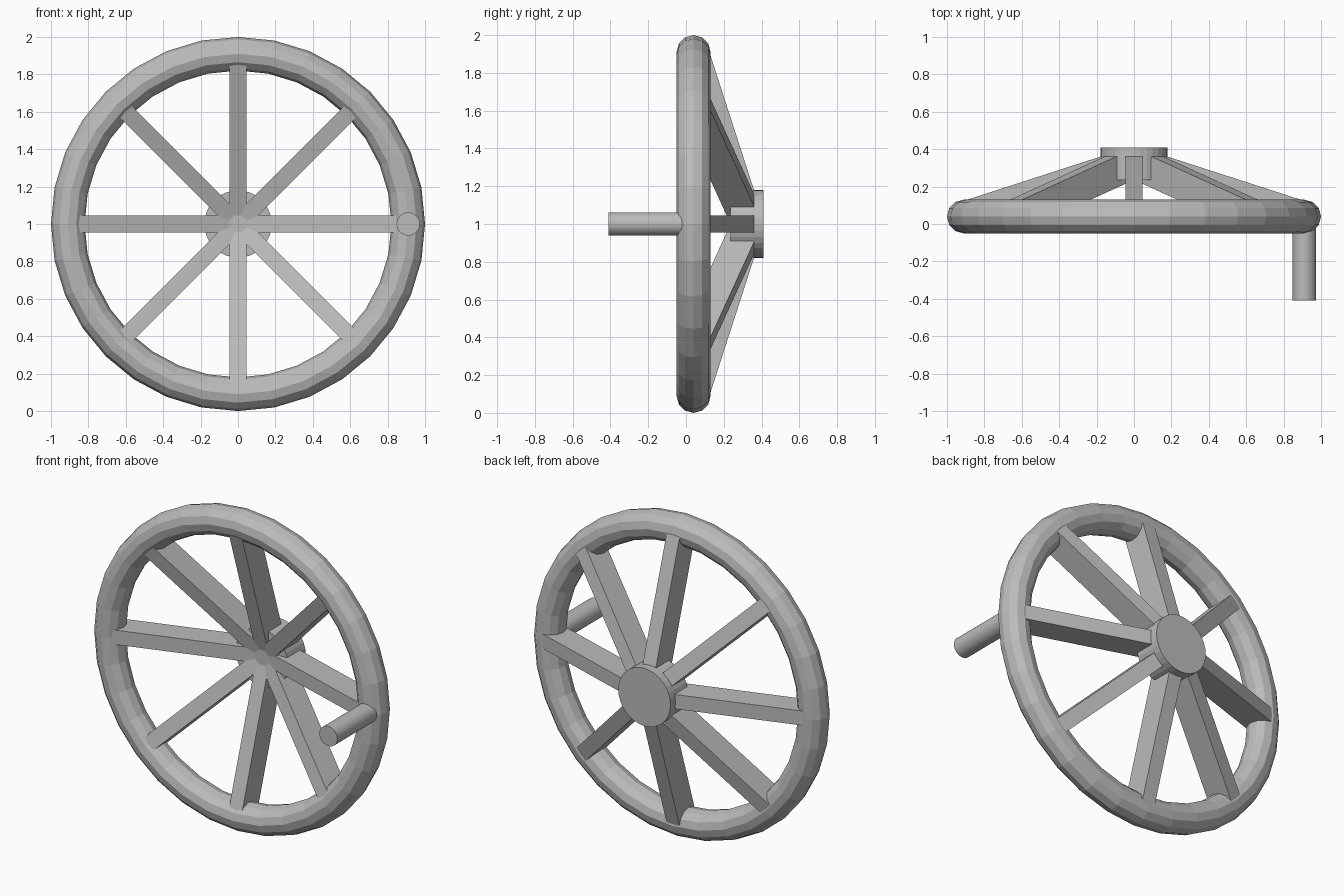
import bpy
import bmesh
from math import pi, tau
from mathutils import Matrix

cube = bpy.data.objects.get("Cube")
if cube:
    bpy.data.objects.remove(cube, do_unlink=True)

CENTRE_Z = 1.0

grey = bpy.data.materials.new("plain_grey")
grey.use_nodes = True
colour = (0.5, 0.5, 0.5, 1)
grey.diffuse_color = colour
grey.node_tree.nodes["Principled BSDF"].inputs["Base Color"].default_value = colour


def finish(obj, name):
    obj.name = name
    obj.data.materials.append(grey)
    return obj


def rod(name, radius, x, front, back, sides):
    """Cylinder lying along the wheel's axle direction."""
    bpy.ops.mesh.primitive_cylinder_add(
        vertices=sides, radius=radius, depth=back - front,
        location=(x, (front + back) / 2, CENTRE_Z), rotation=(pi / 2, 0, 0))
    return finish(bpy.context.object, name)


def spoke(name, angle, half_width=0.045):
    """Slanted bar: a side profile of (radius, y) extruded across its width."""
    profile = [(0, 0.25), (0.91, -0.043), (0.91, 0.124), (0.18, 0.36), (0, 0.36)]
    bm = bmesh.new()
    face = bm.faces.new([bm.verts.new((r, y, -half_width)) for r, y in profile])
    extruded = bmesh.ops.extrude_face_region(bm, geom=[face])["geom"]
    bmesh.ops.translate(bm, vec=(0, 0, 2 * half_width),
                        verts=[v for v in extruded if isinstance(v, bmesh.types.BMVert)])
    bmesh.ops.recalc_face_normals(bm, faces=bm.faces)
    bm.transform(Matrix.Rotation(angle, 4, 'Y'))
    mesh = bpy.data.meshes.new(name)
    bm.to_mesh(mesh)
    bm.free()
    obj = bpy.data.objects.new(name, mesh)
    obj.location.z = CENTRE_Z
    bpy.context.collection.objects.link(obj)
    return finish(obj, name)


# Round rim
bpy.ops.mesh.primitive_torus_add(
    major_radius=0.91, minor_radius=0.09, major_segments=32, minor_segments=12,
    location=(0, 0.04, CENTRE_Z), rotation=(pi / 2, 0, 0))
finish(bpy.context.object, "rim")

# Spokes leaning back to the hub
for i in range(8):
    spoke(f"spoke_{i + 1}", i * tau / 8)

# Hub and crank handle
rod("hub", 0.18, 0, 0.235, 0.41, 32)
rod("crank_handle", 0.062, 0.91, -0.41, 0.04, 32)
